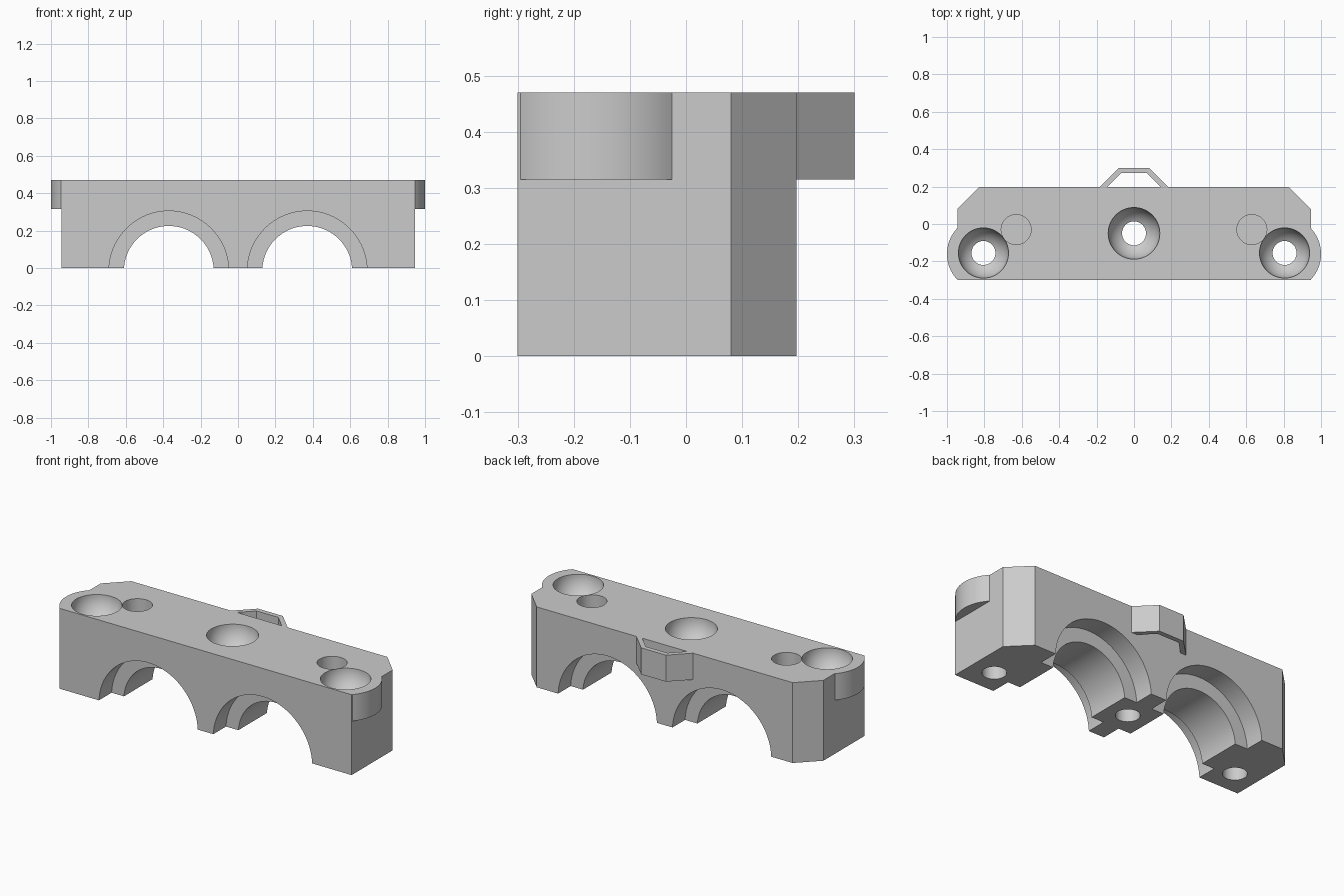
import bpy, bmesh
from math import sin, cos, asin, pi, radians, sqrt
from mathutils import Matrix

cube = bpy.data.objects.get("Cube")
if cube:
    bpy.data.objects.remove(cube, do_unlink=True)

TOP = 0.47        # top of the block
TAB_Z = 0.315     # underside of the side bosses and rear loop

grey = bpy.data.materials.new("light_grey")
grey.use_nodes = True
COLOUR = (0.6, 0.6, 0.6, 1)
grey.diffuse_color = COLOUR
grey.node_tree.nodes["Principled BSDF"].inputs["Base Color"].default_value = COLOUR


def make_object(name, bm):
    bmesh.ops.recalc_face_normals(bm, faces=bm.faces)
    mesh = bpy.data.meshes.new(name)
    bm.to_mesh(mesh)
    bm.free()
    mesh.materials.append(grey)
    obj = bpy.data.objects.new(name, mesh)
    bpy.context.collection.objects.link(obj)
    return obj


def prism(name, outline, z0, z1):
    bm = bmesh.new()
    face = bm.faces.new([bm.verts.new((x, y, z0)) for x, y in outline])
    ext = bmesh.ops.extrude_face_region(bm, geom=[face])
    verts = [v for v in ext["geom"] if isinstance(v, bmesh.types.BMVert)]
    bmesh.ops.translate(bm, verts=verts, vec=(0, 0, z1 - z0))
    return make_object(name, bm)


def lathe(name, profile, x, y, steps=64):
    bm = bmesh.new()
    verts = [bm.verts.new((r, 0, z)) for r, z in profile]
    edges = [bm.edges.new(pair) for pair in zip(verts, verts[1:])]
    bmesh.ops.spin(bm, geom=verts + edges, cent=(0, 0, 0), axis=(0, 0, 1),
                   angle=2 * pi, steps=steps)
    bmesh.ops.remove_doubles(bm, verts=bm.verts, dist=1e-5)
    bmesh.ops.translate(bm, verts=bm.verts, vec=(x, y, 0))
    return make_object(name, bm)


def arch_cutter(x, radius, y0, y1):
    bm = bmesh.new()
    place = Matrix.Translation((x, (y0 + y1) / 2, -0.015)) @ Matrix.Rotation(pi / 2, 4, 'X')
    bmesh.ops.create_cone(bm, cap_ends=True, segments=96, radius1=radius,
                          radius2=radius, depth=y1 - y0, matrix=place)
    return make_object("arch_cutter", bm)


def combine(target, tool, operation):
    mod = target.modifiers.new(operation, 'BOOLEAN')
    mod.operation = operation
    mod.solver = 'EXACT'
    mod.object = tool
    tool.hide_render = True
    bpy.context.view_layer.objects.active = target
    bpy.ops.object.modifier_apply(modifier=mod.name)
    bpy.data.objects.remove(tool, do_unlink=True)


def cut(target, tool):
    combine(target, tool, 'DIFFERENCE')


# main block with chamfered rear corners
right_half = [(0.945, -0.3), (0.945, 0.08), (0.828, 0.197)]
outline = right_half + [(-x, y) for x, y in reversed(right_half)]
block = prism("clamp_block", outline, 0, TOP)

# rounded bosses bulging from both ends
limit = asin(0.135 / 0.2)
arc = [limit * (i / 12 - 1) for i in range(25)]
boss = [(0.8 + 0.2 * cos(a), -0.16 + 0.2 * sin(a)) for a in arc]
boss = [(0.8, boss[0][1])] + boss + [(0.8, boss[-1][1])]
for side in (1, -1):
    combine(block, prism("end_boss", [(side * x, y) for x, y in boss], TAB_Z, TOP), 'UNION')

# thin trapezoid loop on the rear
outer = [(0.2, 0.18), (0.183, 0.197), (0.08, 0.3)]
inner = [(0.07, 0.272), (0.145, 0.197), (0.162, 0.18)]
for side in (1, -1):
    half = [(0, 0.3)] + outer[::-1] + inner[::-1] + [(0, 0.272)]
    combine(block, prism("rear_loop", [(side * x, y) for x, y in half], TAB_Z, TOP), 'UNION')

# twin arches: narrow ridge in the middle, wider at both faces
for side in (1, -1):
    x = side * 0.37
    cut(block, arch_cutter(x, 0.24, -0.6, 0.6))
    cut(block, arch_cutter(x, 0.32, -0.6, -0.183))
    cut(block, arch_cutter(x, 0.32, 0.081, 0.6))

# screw holes with bowl-shaped recesses
SHAFT = 0.064
for x, y, bowl in ((0, -0.05, 0.138), (0.805, -0.155, 0.134), (-0.805, -0.155, 0.134)):
    start = asin(SHAFT / bowl)
    angles = [start + (pi / 2 - start) * i / 12 for i in range(13)]
    profile = [(0, -0.1), (SHAFT, -0.1)]
    profile += [(bowl * sin(a), TOP - bowl * cos(a)) for a in angles]
    profile += [(bowl, 0.6), (0, 0.6)]
    cut(block, lathe("screw_cutter", profile, x, y))

# blind round pockets in the top
for side in (1, -1):
    pocket = [(0, 0.27), (0.08, 0.27), (0.08, 0.6), (0, 0.6)]
    cut(block, lathe("pocket_cutter", pocket, side * 0.63, -0.03))

# merge flat areas and shade
bm = bmesh.new()
bm.from_mesh(block.data)
bmesh.ops.remove_doubles(bm, verts=bm.verts, dist=1e-5)
bmesh.ops.dissolve_limit(bm, angle_limit=radians(0.5), verts=bm.verts, edges=bm.edges)
bm.to_mesh(block.data)
bm.free()
bpy.ops.object.select_all(action='DESELECT')
block.select_set(True)
bpy.context.view_layer.objects.active = block
bpy.ops.object.shade_smooth_by_angle(angle=radians(30))
